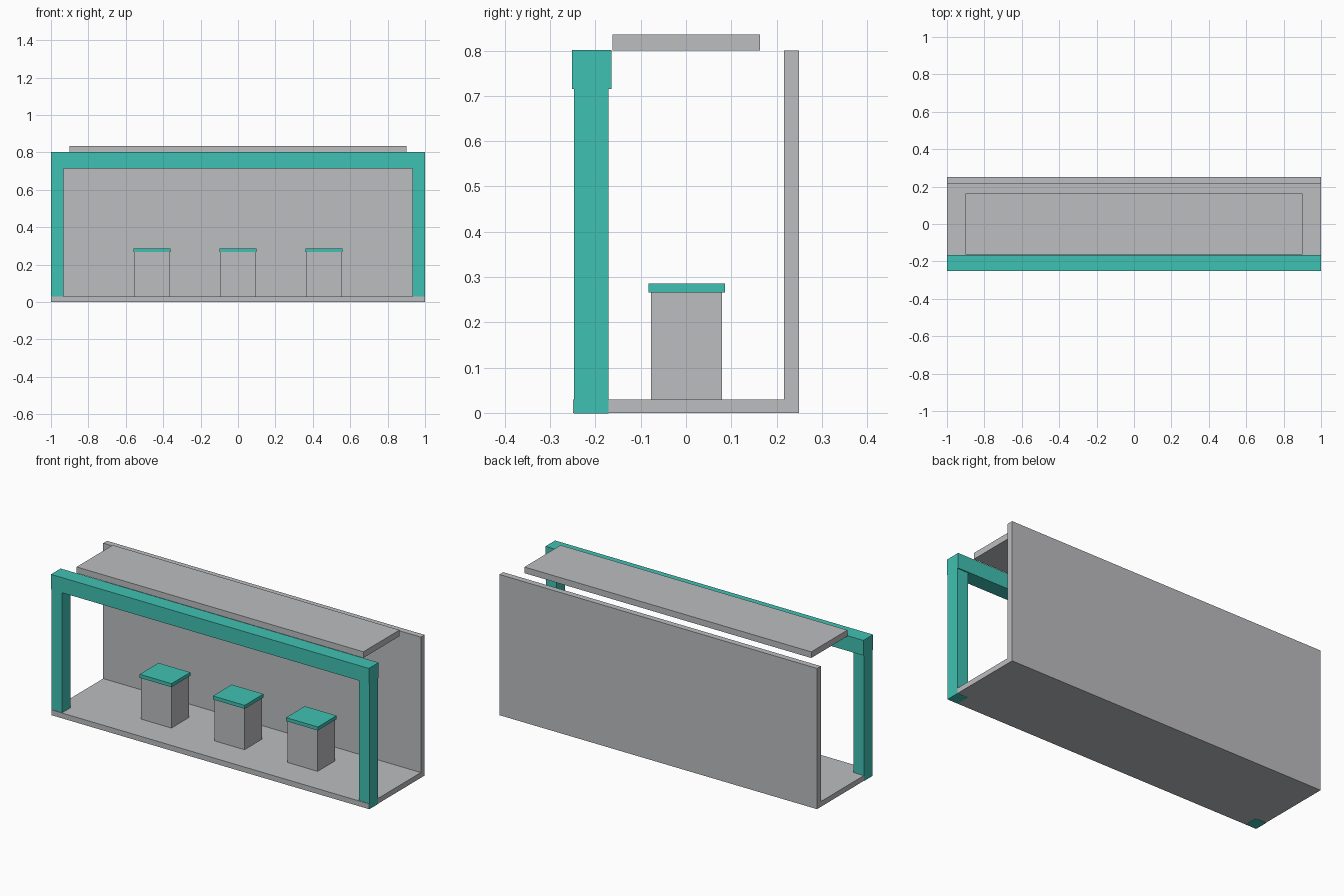
import bpy
import bmesh

if "Cube" in bpy.data.objects:
    bpy.data.objects.remove(bpy.data.objects["Cube"])


def material(name, rgb):
    m = bpy.data.materials.new(name)
    m.diffuse_color = (*rgb, 1.0)
    m.use_nodes = True
    m.node_tree.nodes["Principled BSDF"].inputs["Base Color"].default_value = m.diffuse_color
    return m


GREY = material("light_grey", (0.503, 0.508, 0.527))
TEAL = material("teal", (0.051, 0.533, 0.445))


def prism(name, profile, x0, x1, mat):
    """Extrude a (y, z) profile along x."""
    bm = bmesh.new()
    face = bm.faces.new([bm.verts.new((x0, y, z)) for y, z in profile])
    res = bmesh.ops.extrude_face_region(bm, geom=[face])
    moved = [g for g in res["geom"] if isinstance(g, bmesh.types.BMVert)]
    bmesh.ops.translate(bm, verts=moved, vec=(x1 - x0, 0, 0))
    bmesh.ops.recalc_face_normals(bm, faces=bm.faces[:])
    mesh = bpy.data.meshes.new(name)
    bm.to_mesh(mesh)
    bm.free()
    mesh.materials.append(mat)
    obj = bpy.data.objects.new(name, mesh)
    bpy.context.collection.objects.link(obj)
    return obj


def box(name, x, y, z, mat):
    return prism(name, [(y[0], z[0]), (y[1], z[0]), (y[1], z[1]), (y[0], z[1])],
                 x[0], x[1], mat)


# Floor and back wall as one L-shaped section
prism("floor_and_back_wall",
      [(-0.25, 0.0), (0.25, 0.0), (0.25, 0.80), (0.216, 0.80), (0.216, 0.03), (-0.25, 0.03)],
      -0.999, 0.999, GREY)

# Roof panel
box("roof_panel", (-0.902, 0.902), (-0.162, 0.163), (0.80, 0.835), GREY)

# Front frame: two posts and a top beam
for side, x in (("left", (-1.0, -0.933)), ("right", (0.933, 1.0))):
    box(side + "_post", x, (-0.247, -0.171), (-0.001, 0.716), TEAL)
box("top_beam", (-1.0, 1.0), (-0.252, -0.165), (0.715, 0.801), TEAL)

# Row of three stools
for i, cx in enumerate((-0.46, 0.0, 0.46), 1):
    box(f"stool_base_{i}", (cx - 0.095, cx + 0.095), (-0.077, 0.08), (0.03, 0.266), GREY)
    box(f"stool_seat_{i}", (cx - 0.1, cx + 0.1), (-0.083, 0.086), (0.266, 0.286), TEAL)
